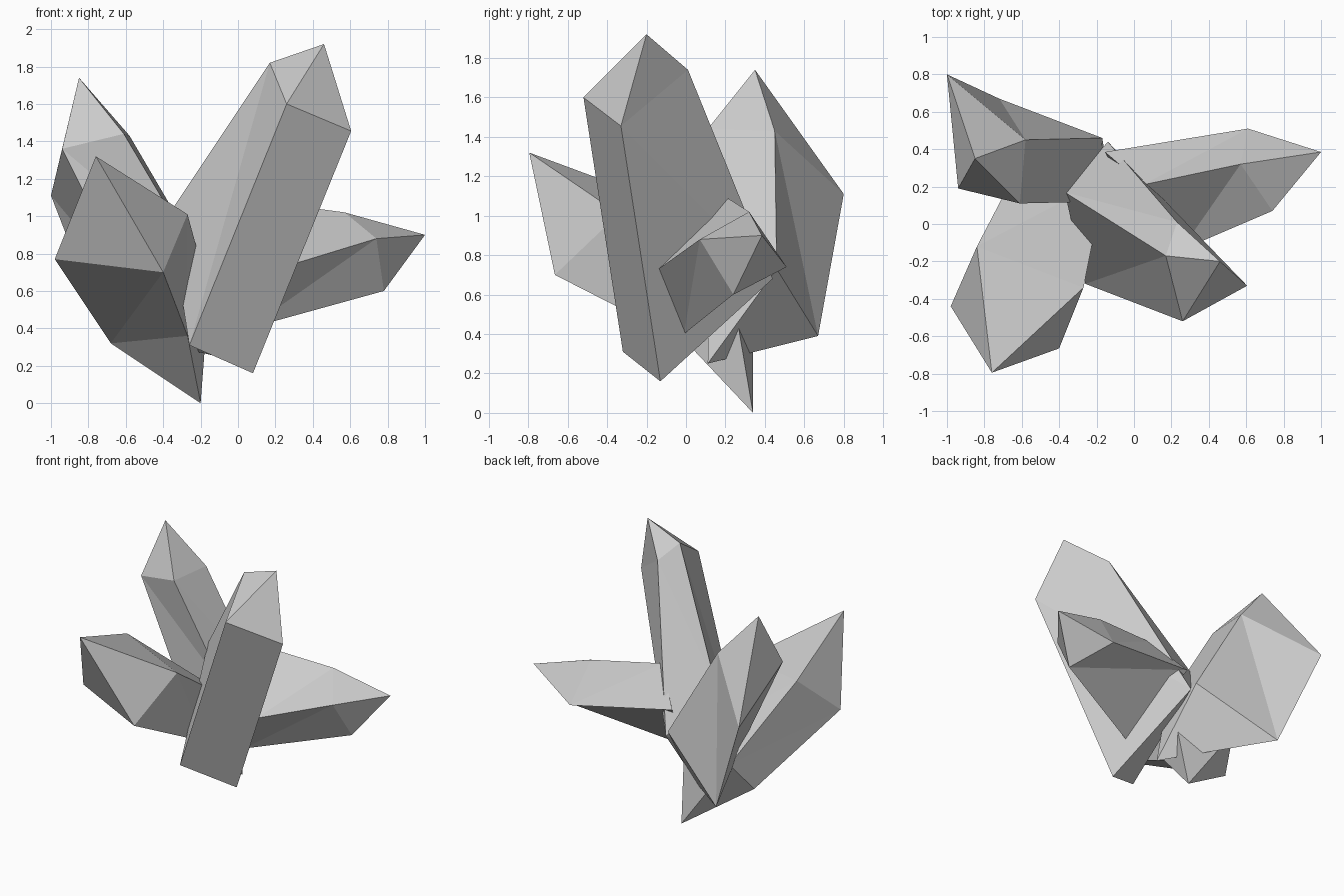
import bpy, bmesh

if "Cube" in bpy.data.objects:
    bpy.data.objects.remove(bpy.data.objects["Cube"])


def crystal(name, tip, shoulder, foot, root=None, flip=False):
    """Four-sided crystal: pointed tip, shoulder ring, foot ring, flat or pointed root.
    flip chooses the other diagonal for the side facets."""
    bm = bmesh.new()
    t = bm.verts.new(tip)
    s = [bm.verts.new(p) for p in shoulder]
    f = [bm.verts.new(p) for p in foot]
    r = bm.verts.new(root) if root else None
    for i in range(4):
        j = (i + 1) % 4
        bm.faces.new((t, s[i], s[j]))          # tip facet
        if flip:                               # side facet, in two halves
            bm.faces.new((s[i], f[j], s[j]))
            bm.faces.new((s[i], f[i], f[j]))
        else:
            bm.faces.new((s[i], f[i], s[j]))
            bm.faces.new((s[j], f[i], f[j]))
        if r:
            bm.faces.new((r, f[j], f[i]))      # root facet
    if not r:
        bm.faces.new((f[0], f[3], f[2]))       # closed foot
        bm.faces.new((f[0], f[2], f[1]))
    bmesh.ops.recalc_face_normals(bm, faces=bm.faces[:])
    mesh = bpy.data.meshes.new(name)
    bm.to_mesh(mesh)
    bm.free()
    obj = bpy.data.objects.new(name, mesh)
    bpy.context.collection.objects.link(obj)
    return obj


# tall main crystal leaning right
crystal("tall_crystal", (0.46, -0.20, 1.92),
        [(0.26, -0.52, 1.60), (0.605, -0.33, 1.455), (0.23, 0.01, 1.74), (0.17, -0.17, 1.82)],
        [(-0.26, -0.32, 0.31), (0.08, -0.13, 0.16), (-0.14, 0.44, 0.68), (-0.37, 0.17, 1.01)],
        flip=True)

# stout crystal at front left, with its pointed root reaching the ground
crystal("front_left_crystal", (-0.76, -0.795, 1.32),
        [(-0.98, -0.44, 0.77), (-0.40, -0.665, 0.70), (-0.27, -0.34, 1.01), (-0.84, -0.12, 1.07)],
        [(-0.68, 0.16, 0.32), (-0.27, 0.00, 0.36), (-0.155, 0.24, 0.59), (-0.60, 0.34, 0.55)],
        root=(-0.20, 0.34, 0.0))

# crystal at back left
crystal("back_left_crystal", (-0.85, 0.35, 1.74),
        [(-0.58, 0.45, 1.43), (-0.61, 0.11, 1.44), (-0.94, 0.19, 1.36), (-1.0, 0.80, 1.11)],
        [(-0.17, 0.46, 0.73), (-0.19, 0.12, 0.73), (-0.54, 0.14, 0.56), (-0.72, 0.67, 0.39)],
        root=(-0.11, 0.11, 0.25))

# low crystal pointing right
crystal("right_crystal", (1.0, 0.385, 0.90),
        [(0.57, 0.32, 1.02), (0.74, 0.07, 0.88), (0.78, 0.24, 0.60), (0.61, 0.51, 0.74)],
        [(0.05, 0.21, 1.09), (0.25, -0.14, 0.73), (0.055, -0.01, 0.40), (-0.155, 0.385, 0.86)],
        flip=True)
